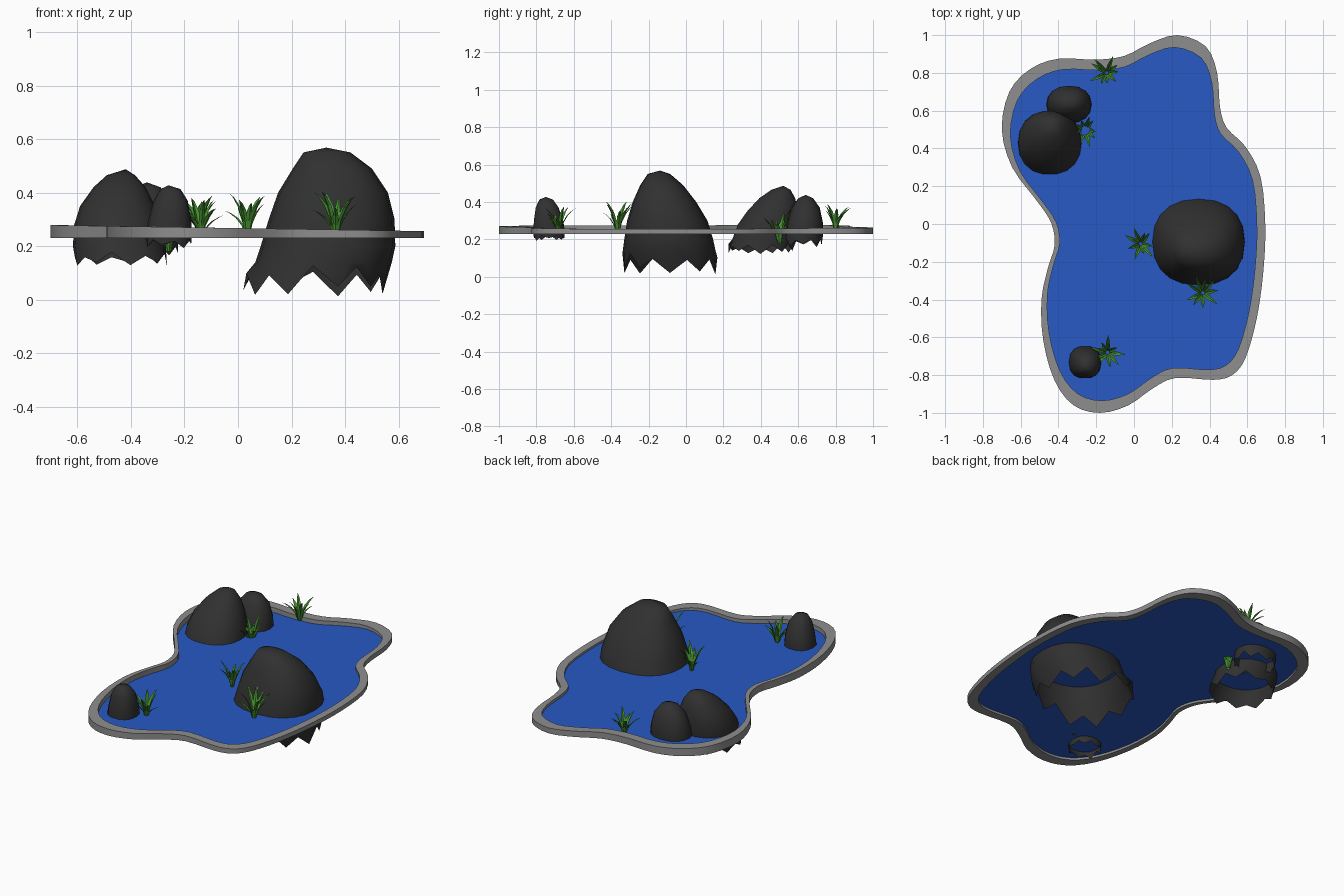
import bpy, bmesh, math, random
from mathutils import Vector

if "Cube" in bpy.data.objects:
    bpy.data.objects.remove(bpy.data.objects["Cube"])

random.seed(4)

def material(name, rgb):
    m = bpy.data.materials.new(name)
    m.diffuse_color = (*rgb, 1)
    m.use_nodes = True
    m.node_tree.nodes["Principled BSDF"].inputs["Base Color"].default_value = m.diffuse_color
    return m

ROCK = material("dark_stone", (0.03, 0.03, 0.03))
WATER = material("blue_water", (0.02, 0.1, 0.55))
GREEN = material("green_leaf", (0.06, 0.28, 0.03))
STONE = material("grey_stone", (0.27, 0.27, 0.27))

def finish(bm, name, mat, angle=None):
    me = bpy.data.meshes.new(name)
    bm.to_mesh(me)
    bm.free()
    ob = bpy.data.objects.new(name, me)
    bpy.context.collection.objects.link(ob)
    me.materials.append(mat)
    if angle:
        bpy.ops.object.select_all(action='DESELECT')
        ob.select_set(True)
        bpy.context.view_layer.objects.active = ob
        bpy.ops.object.shade_smooth_by_angle(angle=math.radians(angle))
    return ob

def spline(pts, steps):
    """Closed Catmull-Rom curve through the points."""
    out, n = [], len(pts)
    for i in range(n):
        a, b, c, d = (Vector(pts[(i + k) % n]) for k in (-1, 0, 1, 2))
        for s in range(steps):
            t = s / steps
            out.append(0.5 * (2*b + (c-a)*t + (2*a-5*b+4*c-d)*t*t + (3*b-a-3*c+d)*t**3))
    return out

# pond outline, clockwise from the back
OUTLINE = [(.23, 1), (.38, .94), (.44, .8), (.455, .62), (.49, .51), (.59, .41), (.67, .25),
           (.695, 0), (.685, -.25), (.65, -.5), (.59, -.71), (.52, -.80), (.42, -.825),
           (.22, -.815), (.1, -.87), (-.03, -.96), (-.18, -1), (-.32, -.96), (-.42, -.83),
           (-.48, -.62), (-.49, -.4), (-.455, -.23), (-.42, -.11), (-.44, .01), (-.52, .13),
           (-.645, .3), (-.7, .5), (-.66, .7), (-.55, .82), (-.4, .875), (-.2, .87),
           (-.05, .89), (.08, .955)]
path = spline(OUTLINE, 3)

# raised stone rim, rectangular section, slightly higher on the left
bm = bmesh.new()
rings = []
for p in path:
    top = 0.267 - 0.016 * p.x
    rings.append([bm.verts.new((p.x*s, p.y*s, z)) for s, z in
                  ((1, .23), (1, top), (.935, top), (.935, .23))])
for i, a in enumerate(rings):
    b = rings[(i + 1) % len(rings)]
    for k in range(4):
        j = (k + 1) % 4
        bm.faces.new((a[k], a[j], b[j], b[k]))
bmesh.ops.recalc_face_normals(bm, faces=bm.faces)
finish(bm, "pond_rim", STONE, 40)

# water sheet
bm = bmesh.new()
f = bm.faces.new([bm.verts.new((p.x*.94, p.y*.94, .243)) for p in path])
f.normal_update()
if f.normal.z < 0:
    f.normal_flip()
bmesh.ops.triangulate(bm, faces=[f])
finish(bm, "water", WATER)

def rock(name, tip, levels, jag, n=20, power=2.3):
    """Open shell: levels are (z, xmin, xmax, ymin, ymax), ending in a ragged lower edge."""
    bm = bmesh.new()
    rings = []
    for li, (z, x0, x1, y0, y1) in enumerate(levels):
        ring = []
        for i in range(n):
            a = 2 * math.pi * i / n
            c, s = math.cos(a), math.sin(a)
            u = math.copysign(abs(c) ** (2 / power), c)
            v = math.copysign(abs(s) ** (2 / power), s)
            zz = z
            if li == len(levels) - 1:
                zz += jag * (random.uniform(.6, 1) if i % 2 else random.uniform(-.1, .35))
            ring.append(bm.verts.new(((x0+x1)/2 + u*(x1-x0)/2, (y0+y1)/2 + v*(y1-y0)/2, zz)))
        rings.append(ring)
    apex = bm.verts.new(tip)
    for i in range(n):
        j = (i + 1) % n
        bm.faces.new((apex, rings[0][i], rings[0][j]))
        for a, b in zip(rings, rings[1:]):
            bm.faces.new((a[i], b[i], b[j], a[j]))
    finish(bm, name, ROCK, 60)

rock("large_rock", (.33, -.14, .568), [
    (.55, .245, .42, -.205, -.085), (.49, .205, .5, -.245, -.015), (.40, .15, .56, -.285, .055),
    (.30, .115, .585, -.315, .115), (.20, .085, .588, -.33, .145), (.14, .065, .575, -.338, .158),
    (.02, .02, .54, -.34, .168)], .11)
rock("back_rock", (-.42, .52, .487), [
    (.465, -.49, -.385, .455, .56), (.42, -.54, -.345, .39, .585), (.35, -.59, -.31, .325, .60),
    (.28, -.612, -.285, .275, .60), (.20, -.617, -.27, .245, .595), (.12, -.61, -.265, .225, .57)],
    .06, 18, 2.2)
rock("back_small_rock", (-.34, .64, .438), [
    (.42, -.39, -.29, .6, .68), (.37, -.435, -.25, .565, .715), (.29, -.46, -.228, .54, .732),
    (.22, -.465, -.223, .53, .732), (.16, -.46, -.225, .53, .725)], .05, 16, 2.2)
rock("front_rock", (-.26, -.75, .427), [
    (.413, -.29, -.215, -.785, -.71), (.37, -.315, -.188, -.805, -.68),
    (.3, -.335, -.175, -.815, -.655), (.24, -.345, -.173, -.818, -.645),
    (.195, -.345, -.175, -.815, -.65)], .035, 14, 2.4)

def grass(name, x, y, z, height, reach=.085, blades=9):
    """Tuft of curved, tapering blades fanning out from one root."""
    bm = bmesh.new()
    for b in range(blades):
        a = 2 * math.pi * (b + random.uniform(-.3, .3)) / blades
        out, side = Vector((math.cos(a), math.sin(a), 0)), Vector((-math.sin(a), math.cos(a), 0))
        h, r = height * random.uniform(.55, 1), reach * random.uniform(.5, 1.05)
        root = Vector((x, y, z)) + out * .008
        prev = None
        for t, w in ((0, .005), (.3, .010), (.6, .011), (.85, .006), (1, .0008)):
            c = root + out * r * t ** 1.7 + Vector((0, 0, h * (1.25*t - .25*t**3)))
            cur = [bm.verts.new(c + side * w), bm.verts.new(c + out * w * .5),
                   bm.verts.new(c - side * w)]
            if prev:
                for k in (0, 1):
                    bm.faces.new((prev[k], prev[k+1], cur[k+1], cur[k]))
            prev = cur
    finish(bm, name, GREEN)

for i, (x, y, z, h) in enumerate([(-.145, .8, .255, .135), (-.26, .5, .18, .19),
                                  (.035, -.105, .245, .15), (.365, -.365, .24, .165),
                                  (-.14, -.68, .24, .14)]):
    grass(f"grass_tuft_{i + 1}", x, y, z, h)
